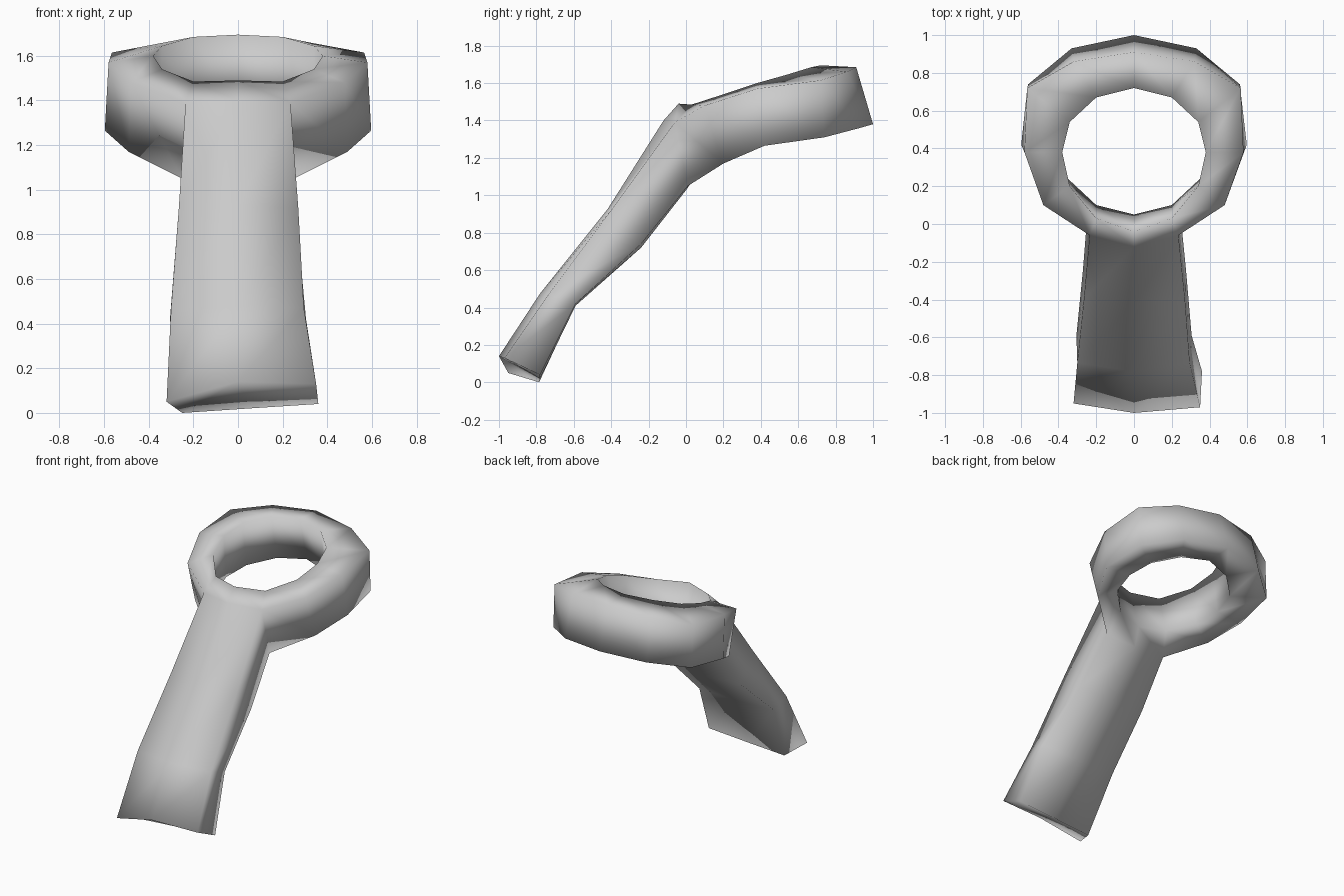
import bpy, bmesh

if "Cube" in bpy.data.objects:
    bpy.data.objects.remove(bpy.data.objects["Cube"])

grey = bpy.data.materials.new("plain grey")
grey.diffuse_color = (0.6, 0.6, 0.6, 1)
grey.use_nodes = True
grey.node_tree.nodes["Principled BSDF"].inputs["Base Color"].default_value = grey.diffuse_color

# Half rails of the tilted ring, running from the front centre round to the back
outer_top = [(0, -.12, 1.40), (.235, -.06, 1.39), (.48, .10, 1.48), (.58, .38, 1.57),
             (.565, .72, 1.615), (.32, .86, 1.66), (0, .91, 1.685)]
outer_low = [(0, .01, 1.04), (.25, .01, 1.05), (.49, .20, 1.17), (.597, .42, 1.265),
             (.56, .74, 1.31), (.33, .93, 1.36), (0, 1.0, 1.38)]
inner_low = [(0, .05, 1.18), (.20, .10, 1.20), (.35, .24, 1.25), (.39, .42, 1.28),
             (.35, .60, 1.31), (.20, .74, 1.35), (0, .80, 1.37)]
inner_top = [(0, -.04, 1.49), (.20, .03, 1.485), (.34, .20, 1.54), (.38, .38, 1.60),
             (.34, .54, 1.645), (.20, .67, 1.685), (0, .72, 1.695)]

# Handle sections: top right, top centre, top left, low left, low centre, low right
sections = [
    [(.27, -.40, .92), (0, -.42, .925), (-.265, -.40, .92),
     (-.27, -.24, .74), (0, -.24, .72), (.275, -.24, .74)],
    [(.295, -.735, .47), (0, -.78, .475), (-.30, -.735, .47),
     (-.305, -.59, .42), (0, -.59, .41), (.305, -.59, .42)],
    [(.35, -.97, .13), (0, -1.0, .14), (-.32, -.95, .05),
     (-.25, -.785, 0), (.05, -.78, .02), (.36, -.78, .04)],
]

bm = bmesh.new()


def full_rail(half):
    """Mirror a half rail into a closed loop of twelve vertices."""
    mirrored = [(-x, y, z) for x, y, z in half[-2:0:-1]]
    return [bm.verts.new(p) for p in half + mirrored]


def bridge(a, b, skip=()):
    """Join two closed loops with quads."""
    n = len(a)
    for i in range(n):
        if i not in skip:
            j = (i + 1) % n
            bm.faces.new((a[i], a[j], b[j], b[i]))


# Ring, left open at the front where the handle joins
rails = [full_rail(h) for h in (outer_top, outer_low, inner_low, inner_top)]
for k in range(4):
    bridge(rails[k], rails[(k + 1) % 4], skip=(0, 11) if k == 0 else ())

# Handle grown from the opening
top, low = rails[0], rails[1]
loop = [top[1], top[0], top[11], low[11], low[0], low[1]]
for section in sections:
    new = [bm.verts.new(p) for p in section]
    bridge(loop, new)
    loop = new
bm.faces.new((loop[0], loop[1], loop[4], loop[5]))
bm.faces.new((loop[1], loop[2], loop[3], loop[4]))

bmesh.ops.recalc_face_normals(bm, faces=bm.faces[:])
for f in bm.faces:
    f.smooth = True
mesh = bpy.data.meshes.new("ring_and_handle")
bm.to_mesh(mesh)
bm.free()
mesh.materials.append(grey)
obj = bpy.data.objects.new("ring_and_handle", mesh)
bpy.context.collection.objects.link(obj)
